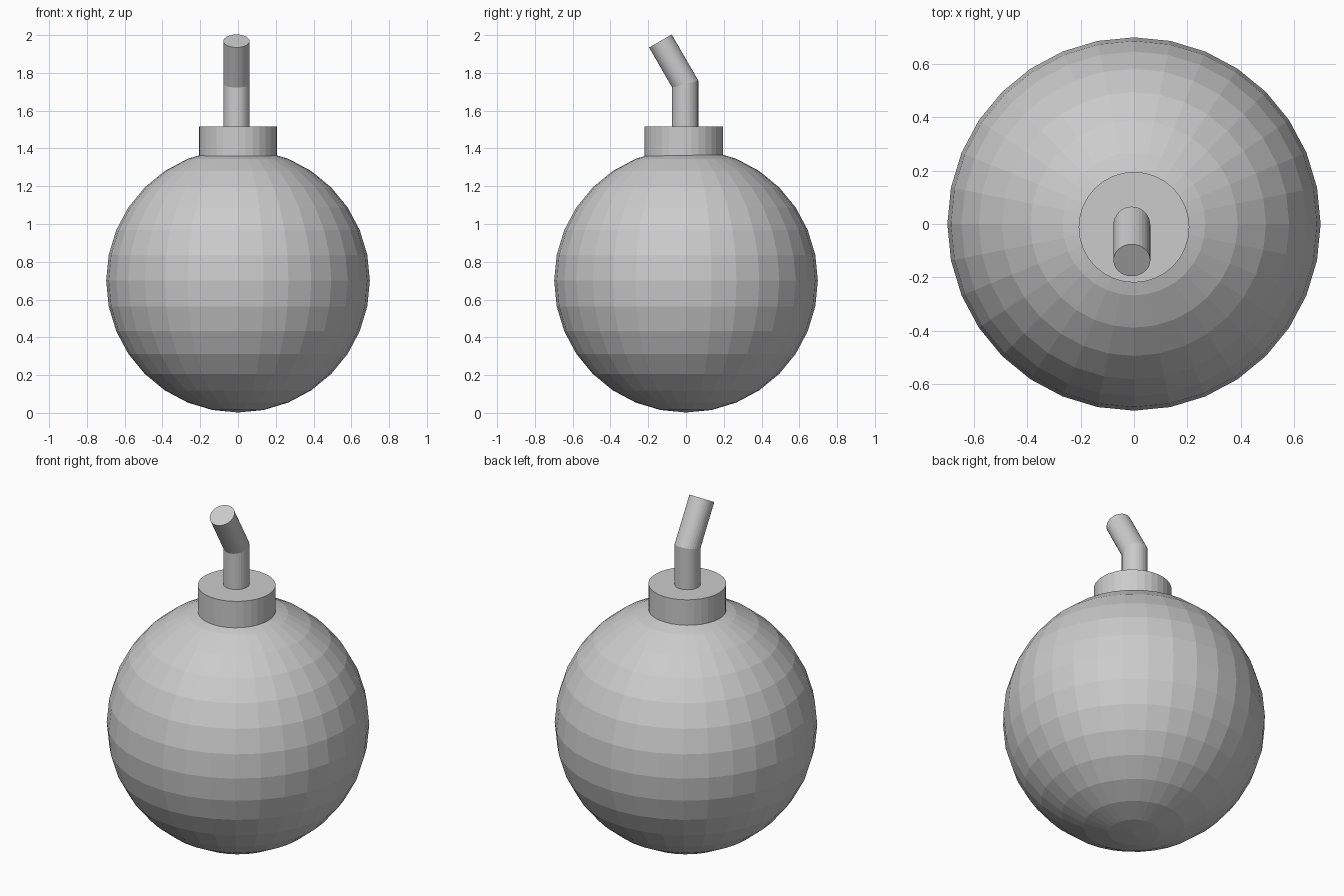
import bpy, bmesh, math
from mathutils import Matrix, Vector

if "Cube" in bpy.data.objects:
    bpy.data.objects.remove(bpy.data.objects["Cube"], do_unlink=True)

grey = bpy.data.materials.new("plain_grey")
grey.use_nodes = True
colour = (0.6, 0.6, 0.6, 1)
grey.diffuse_color = colour
grey.node_tree.nodes["Principled BSDF"].inputs["Base Color"].default_value = colour

SIDES = 32


def add_part(name, bm):
    bmesh.ops.recalc_face_normals(bm, faces=bm.faces)
    mesh = bpy.data.meshes.new(name)
    bm.to_mesh(mesh)
    bm.free()
    mesh.materials.append(grey)
    part = bpy.data.objects.new(name, mesh)
    bpy.context.collection.objects.link(part)
    return part


# Round faceted body
body = bmesh.new()
bmesh.ops.create_uvsphere(body, u_segments=SIDES, v_segments=16, radius=0.698,
                          matrix=Matrix.Translation((0, 0, 0.7)))
add_part("body", body)

# Collar sunk slightly into the body
collar = bmesh.new()
bmesh.ops.create_cone(collar, cap_ends=True, segments=SIDES, radius1=0.207,
                      radius2=0.207, depth=0.17,
                      matrix=Matrix.Translation((0, -0.012, 1.43)))
add_part("collar", collar)

# Bent fuse: a disc extruded up, mitred at the bend, then leaning forward
fuse = bmesh.new()
radius, lean = 0.069, math.radians(30)
start = Vector((-0.008, -0.004, 1.48))
bend = Vector((-0.008, -0.004, 1.741))
tip = bend + Matrix.Rotation(lean, 3, 'X') @ Vector((0, 0, 0.263))
rings = []
for centre, tilt, stretch in ((start, 0, 1), (bend, lean / 2, 1 / math.cos(lean / 2)),
                              (tip, lean, 1)):
    turn = Matrix.Rotation(tilt, 3, 'X')
    ring = []
    for i in range(SIDES):
        a = math.tau * i / SIDES
        rim = Vector((radius * math.cos(a), radius * stretch * math.sin(a), 0))
        ring.append(fuse.verts.new(centre + turn @ rim))
    rings.append(ring)
for low, high in zip(rings, rings[1:]):
    for i in range(SIDES):
        j = (i + 1) % SIDES
        fuse.faces.new((low[i], low[j], high[j], high[i]))
fuse.faces.new(rings[0])
fuse.faces.new(rings[-1])
add_part("fuse", fuse)
